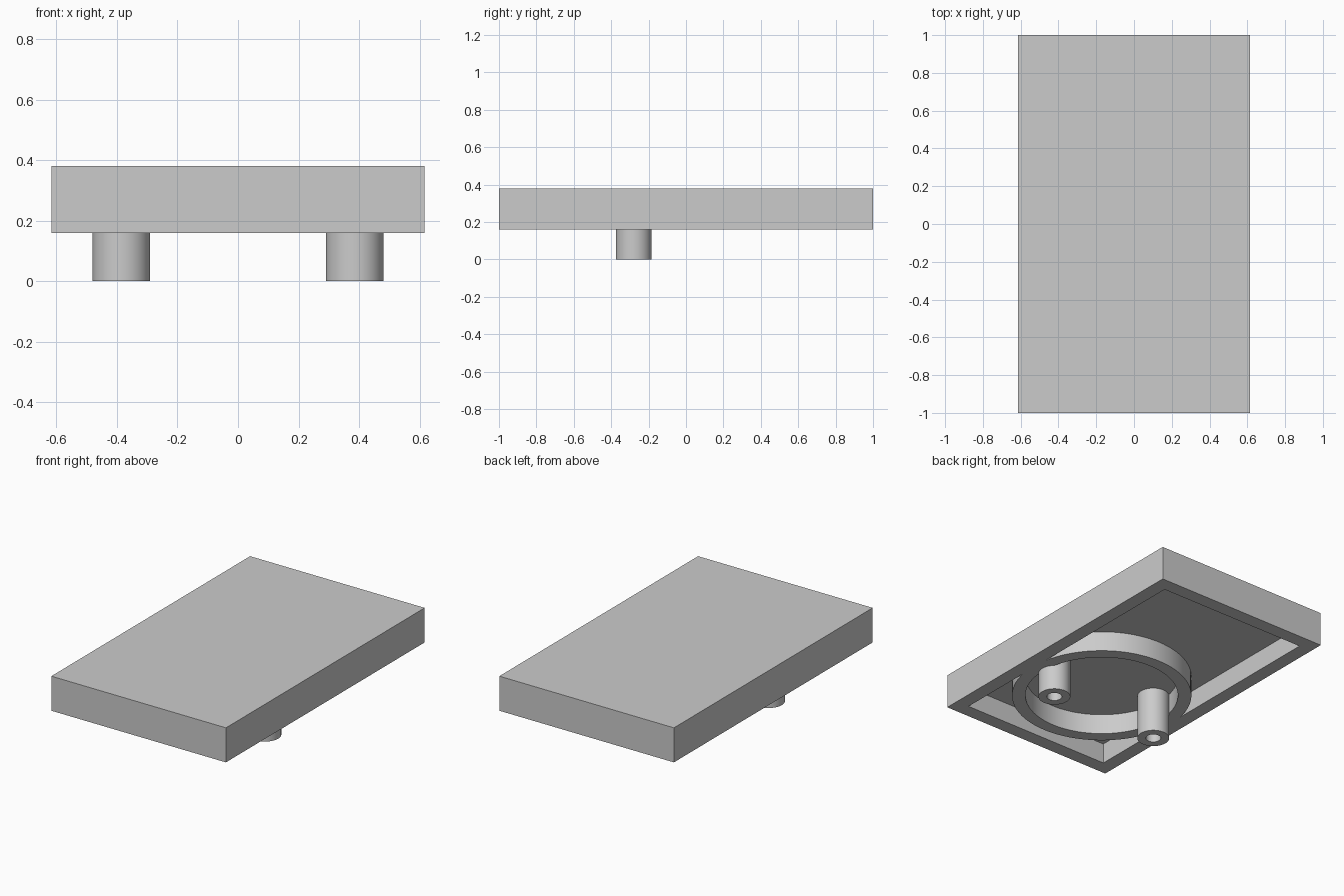
import bpy, bmesh
from math import cos, sin, tau, radians
from mathutils import Vector, Matrix

default = bpy.data.objects.get("Cube")
if default:
    bpy.data.objects.remove(default, do_unlink=True)

WIDTH, LENGTH = 1.23, 2.0
RIM_Z, CEILING_Z, TOP_Z = 0.16, 0.29, 0.38
WALL = 0.09

grey = bpy.data.materials.new("plain grey")
grey.use_nodes = True
grey.diffuse_color = (0.6, 0.6, 0.6, 1)
grey.node_tree.nodes["Principled BSDF"].inputs["Base Color"].default_value = (0.6, 0.6, 0.6, 1)


def add_object(name, bm):
    bmesh.ops.recalc_face_normals(bm, faces=bm.faces)
    mesh = bpy.data.meshes.new(name)
    bm.to_mesh(mesh)
    bm.free()
    mesh.materials.append(grey)
    obj = bpy.data.objects.new(name, mesh)
    bpy.context.collection.objects.link(obj)
    return obj


def add_tube(name, x, y, outer, inner, z0, z1, sides=64):
    """Thick-walled vertical tube: four loops bridged around its section."""
    bm = bmesh.new()
    loops = []
    for r, z in ((outer, z0), (outer, z1), (inner, z1), (inner, z0)):
        loops.append([bm.verts.new((x + r * cos(tau * i / sides), y + r * sin(tau * i / sides), z))
                      for i in range(sides)])
    for k in range(4):
        a, b = loops[k], loops[(k + 1) % 4]
        for i in range(sides):
            j = (i + 1) % sides
            bm.faces.new((a[i], a[j], b[j], b[i]))
    obj = add_object(name, bm)
    bpy.ops.object.select_all(action='DESELECT')
    obj.select_set(True)
    bpy.context.view_layer.objects.active = obj
    bpy.ops.object.shade_smooth_by_angle(angle=radians(30))


# Rectangular lid, hollowed from below
bm = bmesh.new()
size = Matrix.Diagonal((WIDTH, LENGTH, TOP_Z - RIM_Z, 1))
bmesh.ops.create_cube(bm, size=1, matrix=Matrix.Translation((0, 0, (TOP_Z + RIM_Z) / 2)) @ size)
bm.normal_update()
underside = min(bm.faces, key=lambda f: f.calc_center_median().z)
bmesh.ops.inset_region(bm, faces=[underside], thickness=WALL, use_even_offset=True)
pocket = bmesh.ops.extrude_discrete_faces(bm, faces=[underside])["faces"][0]
bmesh.ops.translate(bm, verts=pocket.verts, vec=Vector((0, 0, CEILING_Z - RIM_Z)))
add_object("lid", bm)

# Round collar under the lid, ends buried in the slab
add_tube("collar_ring", 0, -0.3, 0.535, 0.455, RIM_Z, CEILING_Z + 0.02, 96)

# Pair of hollow posts reaching the ground
for side, sx in (("left", 1), ("right", -1)):
    add_tube(side + "_post", sx * 0.385, -0.28, 0.095, 0.045, 0, CEILING_Z + 0.02)
